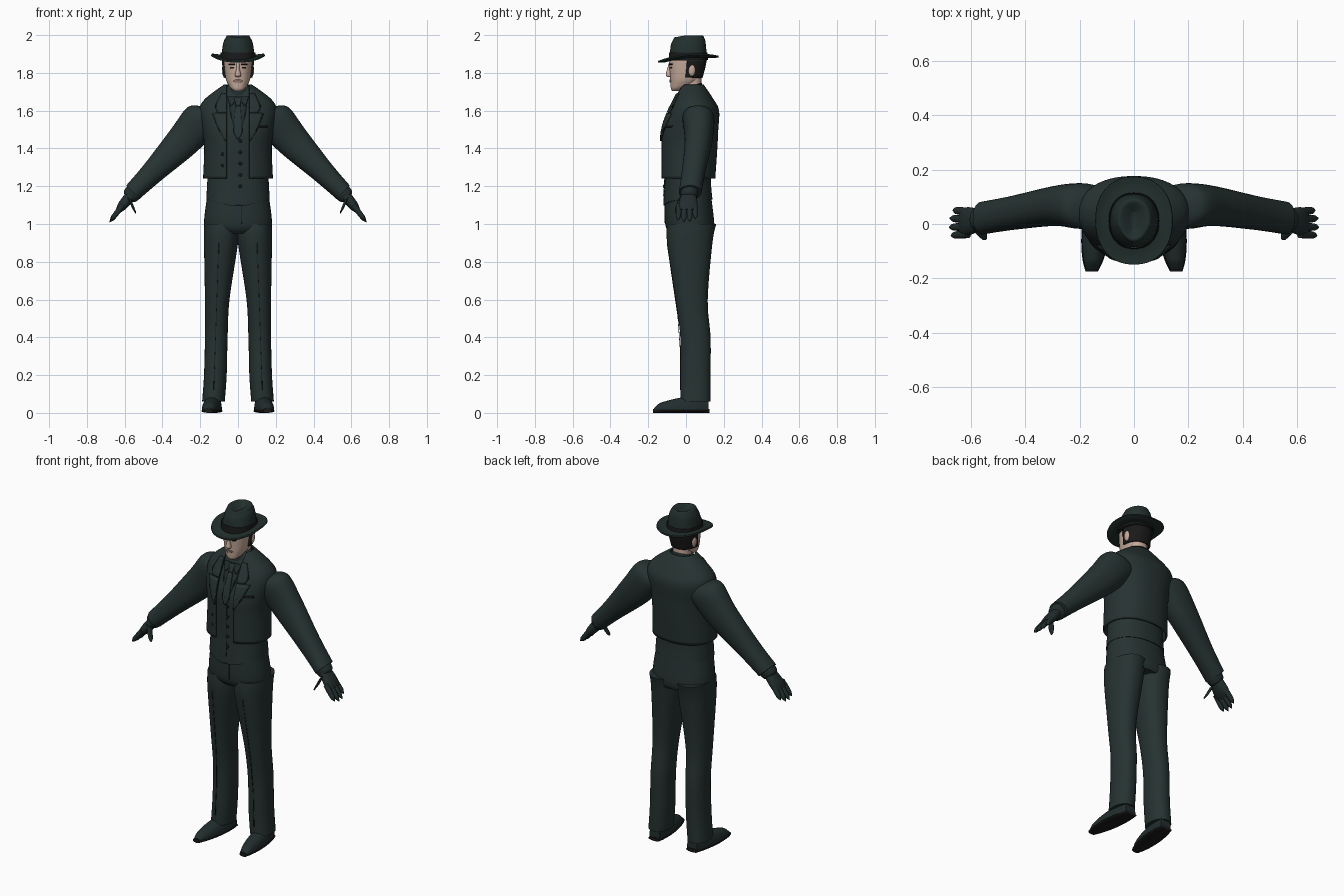
import bpy, bmesh, math
from mathutils import Vector, Matrix

if "Cube" in bpy.data.objects:
    bpy.data.objects.remove(bpy.data.objects["Cube"])

RIGHT, BACK, UP = Vector((1, 0, 0)), Vector((0, 1, 0)), Vector((0, 0, 1))
ACROSS = (RIGHT + UP).normalized()
ROUND = .9
made = []


def material(name, red, green, blue):
    mat = bpy.data.materials.new(name)
    mat.use_nodes = True
    mat.diffuse_color = (red, green, blue, 1)
    mat.node_tree.nodes["Principled BSDF"].inputs["Base Color"].default_value = mat.diffuse_color
    return mat


suit = material("dark green suit", .019, .032, .031)
felt = material("dark hat felt", .016, .029, .026)
leather = material("dark leather", .016, .026, .026)
black = material("black", .01, .01, .01)
skin = material("skin", .56, .4, .32)
lip = material("lip", .4, .23, .19)


def finish(name, bm, mat, mirror=False, thick=None):
    bmesh.ops.recalc_face_normals(bm, faces=bm.faces)
    mesh = bpy.data.meshes.new(name)
    bm.to_mesh(mesh)
    bm.free()
    mesh.materials.append(mat)
    part = bpy.data.objects.new(name, mesh)
    bpy.context.collection.objects.link(part)
    if thick:
        solidify = part.modifiers.new("thickness", "SOLIDIFY")
        solidify.thickness, solidify.offset = thick, 0
    if mirror:
        part.modifiers.new("mirror", "MIRROR").use_mirror_merge = False
    made.append(part)


def upright(rows):
    """Centred sections from rows of (y, z, half width, half depth)."""
    return [(0, *row) for row in rows]


def grow(sections, amount):
    return [(x, y, z, wide + amount, deep + amount) for x, y, z, wide, deep in sections]


def resample(sections, steps=6):
    """Smooth curve through sections of (x, y, z, half width, half depth)."""
    points = [Vector(section) for section in sections]
    padded = [points[0], *points, points[-1]]
    curve = []
    for before, start, end, after in zip(padded, points, points[1:], padded[3:]):
        leave, arrive = (end - before) / 2, (after - start) / 2
        for step in range(steps):
            t = step / steps
            ease = t * t * (3 - 2 * t)
            curve.append(start.lerp(end, ease) + leave * (t * (1 - t) ** 2) - arrive * (t * t * (1 - t)))
    return curve + [points[-1]]


def bridge(bm, rings, closed):
    for lower, upper in zip(rings, rings[1:]):
        for i in range(0 if closed else 1, len(lower)):
            bm.faces.new((lower[i - 1], lower[i], upper[i], upper[i - 1]))


def power(value, exponent):
    return math.copysign(abs(value) ** exponent, value)


def loft(name, sections, mat, u=RIGHT, v=BACK, sides=40, gap=None, tweak=None, mirror=False, thick=None):
    """Skin over rounded rings; gap gives the half angle left open at the front."""
    bm = bmesh.new()
    rings = []
    for x, y, z, wide, deep in resample(sections):
        start = gap(wide) if gap else 0
        ring = []
        for i in range(sides):
            angle = start + (math.pi - start) * 2 * i / (sides - 1 if gap else sides)
            co = (Vector((x, y, z)) + u * wide * power(math.sin(angle), ROUND)
                  - v * deep * power(math.cos(angle), ROUND))
            ring.append(bm.verts.new(tweak(co) if tweak else co))
        rings.append(ring)
    bridge(bm, rings, closed=not gap)
    if not thick:
        bm.faces.new(rings[0])
        bm.faces.new(rings[-1])
    finish(name, bm, mat, mirror, thick)


def front_y(curve, x, z):
    """Front surface of an upright loft at x, z."""
    for low, high in zip(curve, curve[1:]):
        if z <= high.z:
            break
    section = low.lerp(high, max(0, min(1, (z - low.z) / (high.z - low.z))))
    sine = min(1, abs(x - section[0]) / section[3]) ** (1 / ROUND)
    return section[1] - section[4] * math.sqrt(1 - sine * sine) ** ROUND


def strip(name, sections, rows, mat, lift=.003, thick=.006, mirror=False):
    """Thin plate lying on the front of a loft; rows are (z, inner x, outer x)."""
    curve = resample(sections)
    bm = bmesh.new()
    grid = []
    for low, high in zip(rows, rows[1:]):
        for step in range(5):
            z, inner, outer = Vector(low).lerp(Vector(high), step / 4)
            line = [inner + (outer - inner) * i / 6 for i in range(7)]
            grid.append([bm.verts.new((x, front_y(curve, x, z) - lift, z)) for x in line])
    bridge(bm, grid, closed=False)
    finish(name, bm, mat, mirror, thick)


def ball(name, centre, size, mat, mirror=False):
    bm = bmesh.new()
    bmesh.ops.create_uvsphere(bm, u_segments=16, v_segments=10, radius=1,
                              matrix=Matrix.Translation(centre) @ Matrix.Diagonal((*size, 1)))
    finish(name, bm, mat, mirror)


def buttons(name, sections, x, start, count):
    curve = resample(sections)
    for i in range(count):
        z = start + .06 * i
        ball(name, (x, front_y(curve, abs(x), z) - .004, z), (.009, .005, .009), black)


def rounded_tube(name, start, end, radius):
    """Tube for the hand, blunt at its far end."""
    path = []
    for step in range(6):
        t = step / 5
        size = radius * (math.sqrt(1 - t ** 4) + .1)
        path.append((*Vector(start).lerp(Vector(end), t), size, size))
    loft(name, path, leather, u=ACROSS, sides=16, mirror=True)


# trousers
leg = [(.13, .05, .06, .06, .08), (.12, .05, .2, .06, .08), (.115, .05, .4, .06, .08),
       (.11, .03, .6, .065, .085), (.09, .02, .9, .09, .12), (.09, .03, 1, .09, .13)]
hips = upright([(.03, .95, .15, .11), (.02, 1, .18, .13), (.01, 1.17, .16, .12)])
loft("trouser_leg", leg, suit, mirror=True)
loft("trouser_hips", hips, suit)
strip("trouser_crease", leg, [(.12, .127, .13), (.9, .1, .103)], black, .001, .003, mirror=True)
strip("trouser_fly", hips, [(1, .018, .02), (1.1, .018, .02)], black, .001, .003)


# shoes, shaped by rule from heel to toe
def flat_bottom(co):
    co.z = max(co.z, .015)
    return co


shoe, sole = [], []
for step in range(11):
    t = step / 10
    width = .05 * math.sqrt(math.sin(math.pi * (.15 + .8 * t)))
    shoe.append((.125 + .03 * t, .12 - .29 * t, .015, width, .01 + .08 * math.sqrt(1 - t)))
    sole.append((.125 + .03 * t, .125 - .3 * t, .01, width + .003, .01))
loft("shoe", shoe, leather, v=UP, tweak=flat_bottom, mirror=True)
loft("shoe_sole", sole, black, v=UP, mirror=True)


# waistcoat, shirt front and tie
def pointed_hem(co):
    if co.y < .05 and co.z < 1.2:
        point = max(0, 1 - abs(abs(co.x) - .03) / .14)
        co.z -= .5 * point * (1.2 - co.z)
    return co


coat = upright([(.01, 1.24, .18, .14), (.015, 1.4, .174, .146), (.02, 1.5, .184, .146),
                (.04, 1.6, .2, .13), (.04, 1.66, .17, .1), (.03, 1.735, .07, .06)])
vest = upright([(.01, 1.13, .168, .13)]) + grow(coat, -.018)
loft("waistcoat", vest, suit, sides=64, tweak=pointed_hem)
strip("waistcoat_closure", vest, [(1.14, .004, .006), (1.46, .004, .006)], black, .001, .003)
strip("shirt_front", vest, [(1.46, -.004, .004), (1.58, -.04, .04), (1.67, -.05, .05)], leather, .002, .004)
strip("necktie", vest, [(1.45, -.006, .006), (1.49, -.024, .024), (1.63, -.012, .012)], suit, .007, .008)
strip("necktie_knot", vest, [(1.625, -.01, .01), (1.67, -.02, .02)], suit, .012, .009)
buttons("waistcoat_button", vest, .012, 1.2, 5)

# jacket
loft("jacket_body", coat, suit, sides=64, thick=.01,
     gap=lambda wide: math.asin(min(.95, .06 / wide) ** (1 / ROUND)))
lapels = {"lapel": [(1.44, .06, .063), (1.5, .06, .1), (1.585, .06, .132)],
          "lapel_collar": [(1.59, .06, .105), (1.62, .06, .118), (1.69, .06, .085)]}
for name, rows in lapels.items():
    strip(name, coat, rows, suit, .008, .009, mirror=True)
    strip(name + "_edge", coat, [(z, inner, outer + .003) for z, inner, outer in rows], black, .006, .008, mirror=True)
strip("breast_pocket", coat, [(1.512, .105, .155), (1.525, .105, .155)], black, .006, .004)
buttons("jacket_button", coat, -.08, 1.31, 2)

# sleeves
loft("sleeve", [(.13, .06, 1.565, .08, .075), (.195, .066, 1.548, .1, .084), (.29, .066, 1.44, .09, .073),
                (.45, .04, 1.275, .062, .062), (.557, .022, 1.168, .05, .06)], suit, u=ACROSS, mirror=True)

# gloved hands
rounded_tube("glove_cuff", (.53, .02, 1.19), (.59, .015, 1.13), .043)
loft("glove_palm", [(.56, .015, 1.16, .03, .037), (.61, .01, 1.1, .026, .052), (.635, .006, 1.07, .015, .046)],
     leather, u=ACROSS, mirror=True)
for y, reach in ((-.037, .9), (-.01, 1), (.018, .97), (.045, .8)):
    knuckle = Vector((.61, y, 1.1))
    rounded_tube("glove_finger", knuckle, knuckle + Vector((.07, y * .15, -.09)) * reach, .0135)
rounded_tube("glove_thumb", (.575, -.02, 1.135), (.543, -.052, 1.055), .016)


# shirt collar and neck
def collar_slope(co):
    co.z += (co.y - .03) * .35
    return co


loft("shirt_collar", upright([(.03, 1.665, .066, .064), (.026, 1.73, .055, .054)]),
     leather, tweak=collar_slope, thick=.006)
strip("collar_wing", vest, [(1.625, .034, .038), (1.655, .012, .052), (1.675, .008, .056)],
      leather, .012, .006, mirror=True)
loft("neck", upright([(.035, 1.66, .05, .05), (.03, 1.8, .05, .05)]), skin)

# head
head = upright([(-.048, 1.705, .022, .026), (-.04, 1.718, .038, .04), (-.018, 1.74, .053, .064),
                (-.003, 1.775, .066, .081), (.004, 1.85, .074, .093), (.006, 1.9, .074, .094)])
loft("head", head, skin)
loft("nose", upright([(-.084, 1.778, .009, .008), (-.089, 1.787, .016, .018), (-.086, 1.82, .009, .014),
                      (-.082, 1.85, .009, .009)]), skin, sides=16)
strip("lips", head, [(1.75, -.012, .012), (1.757, -.024, .024), (1.764, -.012, .012)], lip, .002, .004)
strip("brow", head, [(1.843, .016, .048), (1.85, .015, .05)], black, .003, .006, mirror=True)
strip("eye", head, [(1.824, .024, .04), (1.831, .02, .042)], black, .001, .003, mirror=True)
ball("ear", (.075, .03, 1.815), (.01, .019, .032), skin, mirror=True)
loft("hair", grow(head[3:], .005), black, thick=.01, gap=lambda wide: math.pi / 2)


# hat
def curl_brim(co):
    co.z += co.x * co.x - .12 * max(0, -co.y) + .06 * max(0, co.y)
    return co


def pinch_front(co):
    pinch = max(0, -co.y) * max(0, min(1, (co.z - 1.91) / .08))
    co.x *= 1 - 4 * pinch
    co.z -= .18 * pinch
    return co


loft("hat_brim", upright([(.012, 1.878, .08, .09), (.012, 1.873, .115, .13), (.012, 1.876, .141, .161)]),
     felt, sides=64, tweak=curl_brim, thick=.008)
loft("hat_crown", upright([(.012, 1.865, .09, .1), (.012, 1.95, .08, .093), (.014, 1.982, .068, .084),
                           (.014, 1.999, .052, .07), (.014, 1.974, .01, .03)]), felt, tweak=pinch_front)
loft("hat_band", upright([(.012, 1.868, .092, .102), (.012, 1.908, .09, .1)]), black, thick=.004)

# smooth shading with sharp edges kept
bpy.ops.object.select_all(action="DESELECT")
for part in made:
    part.select_set(True)
bpy.context.view_layer.objects.active = made[0]
bpy.ops.object.shade_smooth_by_angle(angle=math.pi / 4)
